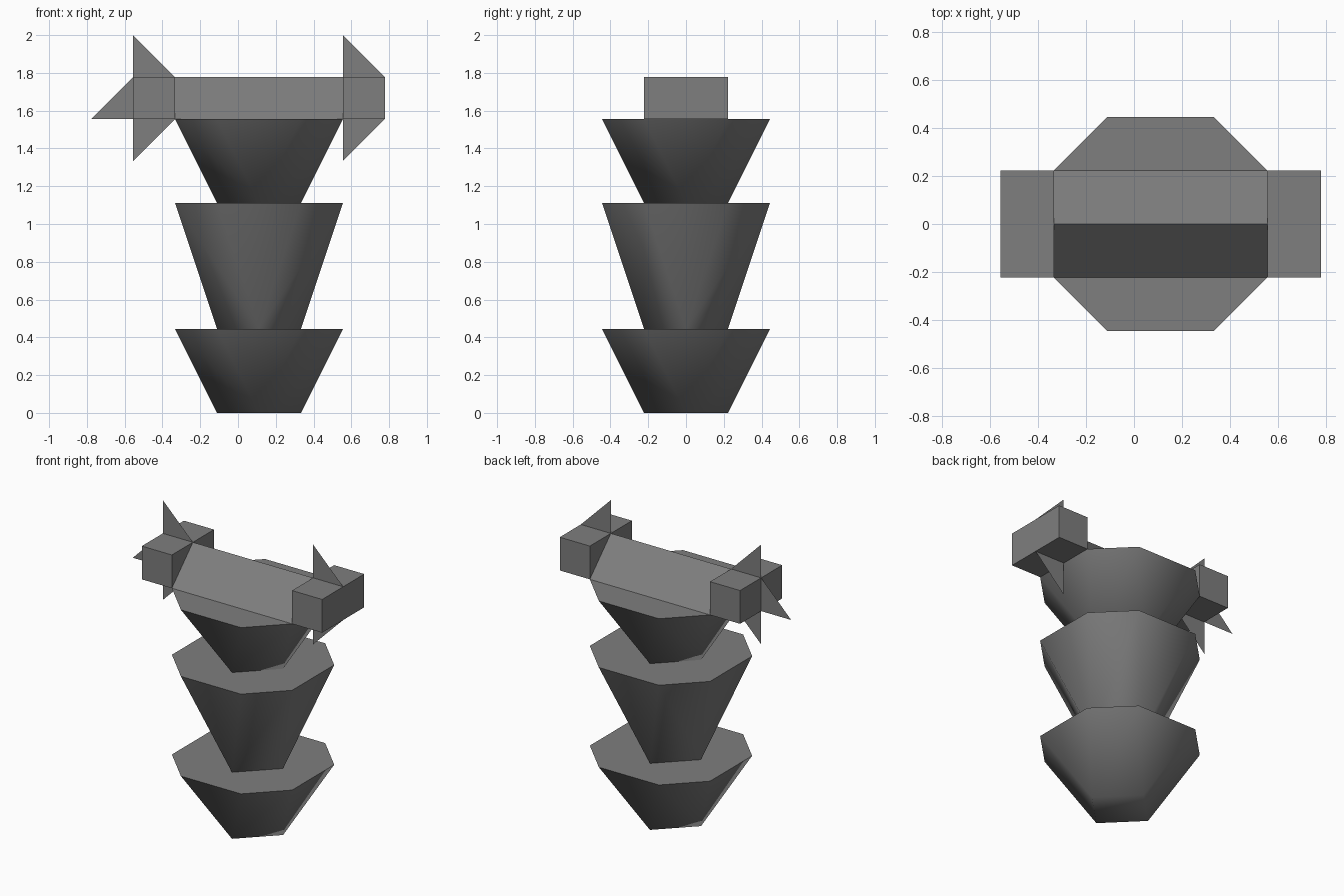
import bpy, bmesh, math

if "Cube" in bpy.data.objects:
    bpy.data.objects.remove(bpy.data.objects["Cube"])

U = 2 / 9       # grid unit of the model
CX = U / 2      # axis of the tower

dark = bpy.data.materials.new("dark_grey")
dark.diffuse_color = (0.21, 0.21, 0.21, 1)
dark.use_nodes = True
dark.node_tree.nodes["Principled BSDF"].inputs["Base Color"].default_value = dark.diffuse_color


def finish(name, bm, smooth=False):
    bmesh.ops.recalc_face_normals(bm, faces=bm.faces[:])
    mesh = bpy.data.meshes.new(name)
    bm.to_mesh(mesh)
    bm.free()
    mesh.materials.append(dark)
    obj = bpy.data.objects.new(name, mesh)
    bpy.context.collection.objects.link(obj)
    if smooth:
        bpy.ops.object.select_all(action='DESELECT')
        obj.select_set(True)
        bpy.context.view_layer.objects.active = obj
        bpy.ops.object.shade_smooth_by_angle(angle=math.radians(60))
    return obj


def hull(name, points, smooth=False):
    """Convex solid around a few points."""
    bm = bmesh.new()
    for p in points:
        bm.verts.new(p)
    bmesh.ops.convex_hull(bm, input=bm.verts[:])
    bmesh.ops.dissolve_limit(bm, angle_limit=0.01, verts=bm.verts[:], edges=bm.edges[:])
    return finish(name, bm, smooth)


# Tower tiers: diamond foot widening to a chamfered octagonal top, soft sides
def tier(name, z0, z1):
    foot = [(1, 0), (0, 1), (-1, 0), (0, -1)]
    top = [(sx * a, sy * b) for sx in (-1, 1) for sy in (-1, 1) for a, b in ((1, 2), (2, 1))]
    hull(name, [(CX + x * U, y * U, z0 * U) for x, y in foot]
         + [(CX + x * U, y * U, z1 * U) for x, y in top], smooth=True)


for name, z0, z1 in (("lower_tier", 0, 2), ("middle_tier", 2, 5), ("upper_tier", 5, 7)):
    tier(name, z0, z1)

# Ridged crossbeam
hull("crossbeam", [(CX + sx * 2 * U, y * U, z * U)
                   for sx in (-1, 1) for y, z in ((-1, 7), (1, 7), (0, 8))])


# End blocks: a front and a back cube on each end
def cube(name, x, y):
    bm = bmesh.new()
    bmesh.ops.create_cube(bm, size=U)
    bmesh.ops.translate(bm, vec=(x, y, 7.5 * U), verts=bm.verts[:])
    finish(name, bm)


# Paper-thin triangular fins in the middle plane
def fin(name, x, corners):
    bm = bmesh.new()
    bm.faces.new([bm.verts.new((x + a * U, 0, z * U)) for a, z in corners])
    finish(name, bm)


for side, x in (("left", -2.5 * U), ("right", 2.5 * U)):
    cube(side + "_front_cube", x + U / 2, -U / 2)
    cube(side + "_back_cube", x + U / 2, U / 2)
    fin(side + "_top_fin", x, [(0, 8), (1, 8), (0, 9)])
    fin(side + "_bottom_fin", x, [(0, 6), (1, 7), (0, 7)])
fin("left_outer_fin", -2.5 * U, [(-1, 7), (0, 7), (0, 8)])
